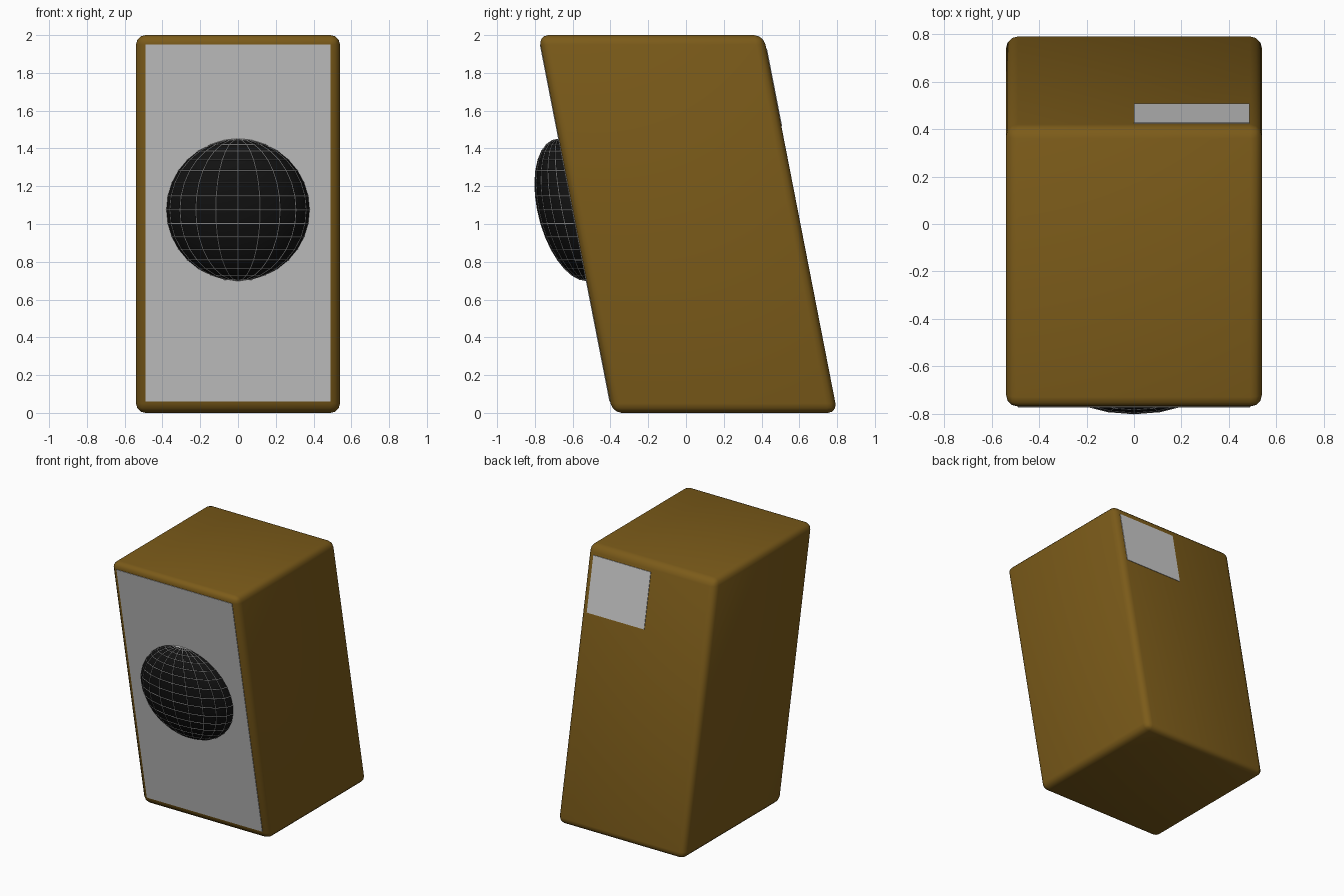
import bpy, bmesh
from mathutils import Matrix, Vector

if "Cube" in bpy.data.objects:
    bpy.data.objects.remove(bpy.data.objects["Cube"])

SLOPE = -0.195           # backward lean of the whole cabinet: y shifts with z
FRONT, BACK = -0.585, 0.606   # front and back faces at z = 1


def material(name, rgb):
    m = bpy.data.materials.new(name)
    m.diffuse_color = (*rgb, 1)
    m.use_nodes = True
    m.node_tree.nodes["Principled BSDF"].inputs["Base Color"].default_value = m.diffuse_color
    return m


def finish(bm, name, mat=None, smooth=None):
    # lean every part about z = 1
    for v in bm.verts:
        v.co.y += SLOPE * (v.co.z - 1)
    bmesh.ops.recalc_face_normals(bm, faces=bm.faces)
    me = bpy.data.meshes.new(name)
    bm.to_mesh(me)
    bm.free()
    ob = bpy.data.objects.new(name, me)
    bpy.context.collection.objects.link(ob)
    if mat:
        me.materials.append(mat)
    if smooth:
        bpy.ops.object.select_all(action='DESELECT')
        ob.select_set(True)
        bpy.context.view_layer.objects.active = ob
        bpy.ops.object.shade_smooth_by_angle(angle=smooth)
    return ob


def box(x0, x1, y0, y1, z0, z1, bevel=0):
    bm = bmesh.new()
    size = Vector((x1 - x0, y1 - y0, z1 - z0))
    mid = Vector((x0 + x1, y0 + y1, z0 + z1)) / 2
    bmesh.ops.create_cube(bm, size=1, matrix=Matrix.Translation(mid) @ Matrix.Diagonal((*size, 1)))
    if bevel:
        bmesh.ops.bevel(bm, geom=bm.edges[:], offset=bevel, segments=3, profile=0.5, affect='EDGES')
    return bm


def dome():
    bm = bmesh.new()
    place = Matrix.Translation((0, FRONT, 1.075)) @ Matrix.Diagonal((0.38, 0.187, 0.375, 1))
    # a quarter-turned start keeps one meridian on the centre line
    bmesh.ops.create_uvsphere(bm, u_segments=20, v_segments=16, radius=1, matrix=place)
    return bm


wood = material("brown", (0.2, 0.105, 0.01))
black = material("black", (0.006, 0.006, 0.006))

# cabinet body with rounded edges
finish(box(-0.54, 0.54, FRONT, BACK, 0, 2, 0.05), "cabinet", wood, 0.6)

# grey front panel and back label, barely proud of the faces
finish(box(-0.49, 0.49, FRONT - 0.004, FRONT + 0.01, 0.06, 1.95), "front_panel")
finish(box(0, 0.487, BACK - 0.01, BACK + 0.004, 1.52, 1.93), "back_label")

# bulging speaker dome and its thin wire grille
finish(dome(), "speaker_dome", black, 0.6)
grille = finish(dome(), "wire_grille")
wire = grille.modifiers.new("wire", 'WIREFRAME')
wire.thickness = 0.005
wire.offset = 0
